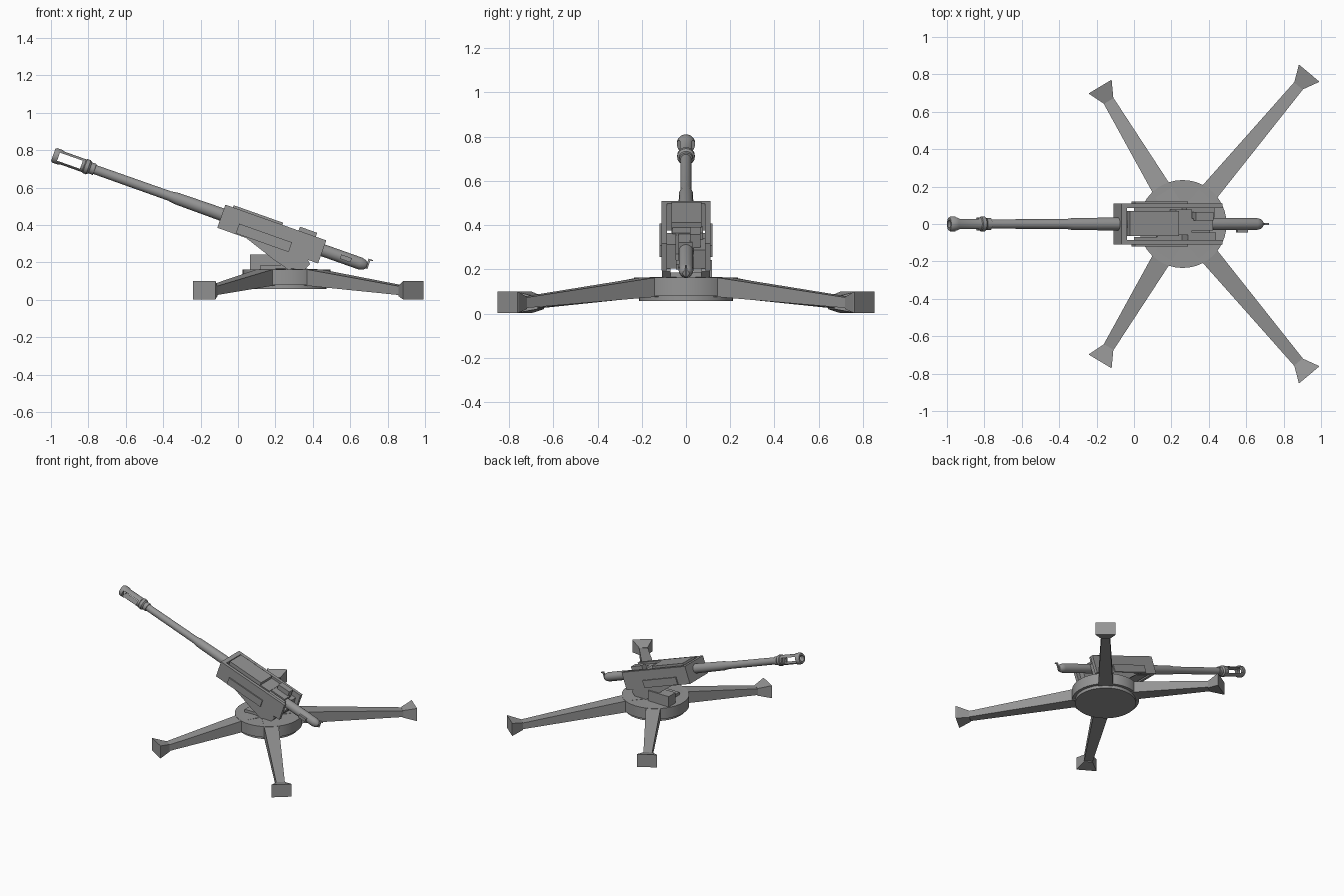
import bpy, bmesh, math
from mathutils import Matrix, Vector

if "Cube" in bpy.data.objects:
    bpy.data.objects.remove(bpy.data.objects["Cube"], do_unlink=True)

grey = bpy.data.materials.new("gunmetal_grey")
grey.use_nodes = True
grey.diffuse_color = (0.3, 0.3, 0.3, 1)
grey.node_tree.nodes["Principled BSDF"].inputs["Base Color"].default_value = (0.3, 0.3, 0.3, 1)

# Gun frame: local x runs from the muzzle back to the breech
GUN = Matrix.Translation((-0.988, 0, 0.775)) @ Matrix.Rotation(math.radians(19.5), 4, 'Y')
WORLD = Matrix.Identity(4)
PIVOT = Vector((0.26, 0, 0))


def finish(name, bm, matrix=WORLD, smooth=False):
    bmesh.ops.recalc_face_normals(bm, faces=bm.faces)
    bm.transform(matrix)
    mesh = bpy.data.meshes.new(name)
    bm.to_mesh(mesh)
    bm.free()
    mesh.materials.append(grey)
    ob = bpy.data.objects.new(name, mesh)
    bpy.context.collection.objects.link(ob)
    if smooth:
        bpy.ops.object.select_all(action='DESELECT')
        ob.select_set(True)
        bpy.context.view_layer.objects.active = ob
        bpy.ops.object.shade_smooth_by_angle(angle=math.radians(35))
    return ob


def box(name, x, y, z, matrix=GUN):
    bm = bmesh.new()
    bmesh.ops.create_cube(bm, size=1)
    for v in bm.verts:
        v.co = [r[0] + (c + 0.5) * (r[1] - r[0]) for c, r in zip(v.co, (x, y, z))]
    return finish(name, bm, matrix)


def lathe(name, profile, matrix=GUN, sides=24):
    """Spin (along, radius) points about local x."""
    bm = bmesh.new()
    verts = [bm.verts.new((a, 0, r)) for a, r in profile]
    edges = [bm.edges.new(p) for p in zip(verts, verts[1:])]
    bmesh.ops.spin(bm, geom=verts + edges, cent=(0, 0, 0), axis=(1, 0, 0),
                   angle=math.tau, steps=sides)
    bmesh.ops.remove_doubles(bm, verts=bm.verts, dist=0.0001)
    return finish(name, bm, matrix, True)


def plate(name, outline, y0, y1):
    """Extrude an x/z outline between two y positions."""
    bm = bmesh.new()
    face = bm.faces.new([bm.verts.new((x, y0, z)) for x, z in outline])
    out = bmesh.ops.extrude_face_region(bm, geom=[face])
    for v in out["geom"]:
        if isinstance(v, bmesh.types.BMVert):
            v.co.y = y1
    return finish(name, bm)


def loft(name, sections, matrix):
    """Join rectangular sections (along, half width, bottom, top)."""
    bm = bmesh.new()
    rings = [[bm.verts.new((a, s * w, z)) for s, z in ((-1, lo), (1, lo), (1, hi), (-1, hi))]
             for a, w, lo, hi in sections]
    for p, q in zip(rings, rings[1:]):
        for i in range(4):
            j = (i + 1) % 4
            bm.faces.new((p[i], p[j], q[j], q[i]))
    bm.faces.new(rings[0])
    bm.faces.new(rings[-1])
    return finish(name, bm, matrix)


# Turntable base
UP = Matrix.Translation(PIVOT) @ Matrix.Rotation(-math.pi / 2, 4, 'Y')
lathe("base_disc", [(0.08, 0), (0.08, 0.235), (0.163, 0.235), (0.163, 0)], UP, 40)
lathe("base_ring", [(0.057, 0), (0.057, 0.213), (0.085, 0.213), (0.085, 0)], UP, 40)

# Four outrigger legs with flared feet
for label, angle, reach in (("rear", 50, 1.053), ("front", 121, 0.857)):
    for side, sign in (("left", 1), ("right", -1)):
        turn = Matrix.Translation(PIVOT) @ Matrix.Rotation(math.radians(sign * angle), 4, 'Z')
        neck = reach - 0.09
        loft(f"{label}_{side}_leg", [(0.1, 0.054, 0.075, 0.166), (0.23, 0.051, 0.075, 0.162),
                                     (neck + 0.01, 0.03, 0.025, 0.072)], turn)
        loft(f"{label}_{side}_foot", [(neck, 0.029, 0.02, 0.075), (reach - 0.004, 0.07, 0.003, 0.098),
                                      (reach, 0.07, 0.002, 0.099)], turn)

# Mount under the receiver
box("mount_box", (0.065, 0.24), (0.035, 0.118), (0.16, 0.243), WORLD)
box("mount_plinth", (0.12, 0.36), (-0.09, 0.09), (0.15, 0.185), WORLD)
cradle = [(0.0, 0.365), (0.05, 0.325), (0.19, 0.215), (0.27, 0.16), (0.36, 0.165),
          (0.385, 0.19), (0.36, 0.245), (0.3, 0.265)]
for side, sign in (("left", 1), ("right", -1)):
    plate(f"cradle_{side}", cradle, sign * 0.07, sign * 0.108)
    box(f"trunnion_plate_{side}", (1.06, 1.36), sorted((sign * 0.108, sign * 0.119)), (-0.07, -0.015))
    box(f"receiver_wall_{side}", (0.957, 1.529), sorted((sign * 0.086, sign * 0.11)), (-0.075, 0.056))

# Receiver frame and its contents
box("receiver_front", (0.957, 0.988), (-0.11, 0.11), (-0.075, 0.056))
box("receiver_body", (1.0, 1.28), (-0.065, 0.07), (-0.07, 0.068))
box("receiver_floor", (1.2, 1.5), (-0.09, 0.09), (-0.075, -0.055))
box("breech_block", (1.27, 1.36), (-0.06, 0.078), (-0.06, 0.045))
box("feed_guide", (1.28, 1.48), (-0.035, 0.03), (0.01, 0.042))
box("sight_box", (1.372, 1.47), (0.018, 0.065), (0.0, 0.078))
box("sight_base", (1.34, 1.5), (0.035, 0.088), (-0.06, 0.015))
box("charging_box", (1.34, 1.5), (-0.088, -0.045), (-0.06, 0.04))

# Barrel and rear tube
lathe("barrel", [(0.19, 0), (0.19, 0.025), (0.66, 0.026), (0.70, 0.032), (1.0, 0.035), (1.0, 0)])
lathe("rear_tube", [(1.27, 0), (1.27, 0.033), (1.74, 0.033), (1.765, 0.027), (1.778, 0.015), (1.78, 0)])
box("tube_handle", (1.63, 1.69), (-0.046, -0.028), (-0.012, 0.012))
box("tube_lever", (1.775, 1.787), (-0.005, 0.005), (-0.015, 0.04))
box("tube_lever_tip", (1.775, 1.80), (-0.005, 0.005), (0.033, 0.04))

# Muzzle brake: hollow sleeve with a side slot cut right through
brake = lathe("muzzle_brake", [(0, 0.022), (0, 0.035), (0.01, 0.041), (0.04, 0.041), (0.05, 0.036),
                               (0.175, 0.036), (0.18, 0.022), (0, 0.022)])
slot = box("slot_cutter", (0.03, 0.16), (-0.1, 0.1), (-0.023, 0.023))
slot.hide_render = True
cut = brake.modifiers.new("slot", 'BOOLEAN')
cut.object = slot
cut.operation = 'DIFFERENCE'
cut.solver = 'EXACT'
bpy.context.view_layer.objects.active = brake
bpy.ops.object.modifier_apply(modifier=cut.name)
bpy.data.objects.remove(slot, do_unlink=True)
lathe("brake_collar", [(0.17, 0), (0.17, 0.03), (0.18, 0.04), (0.2, 0.04), (0.21, 0.031),
                       (0.235, 0.031), (0.24, 0)])
